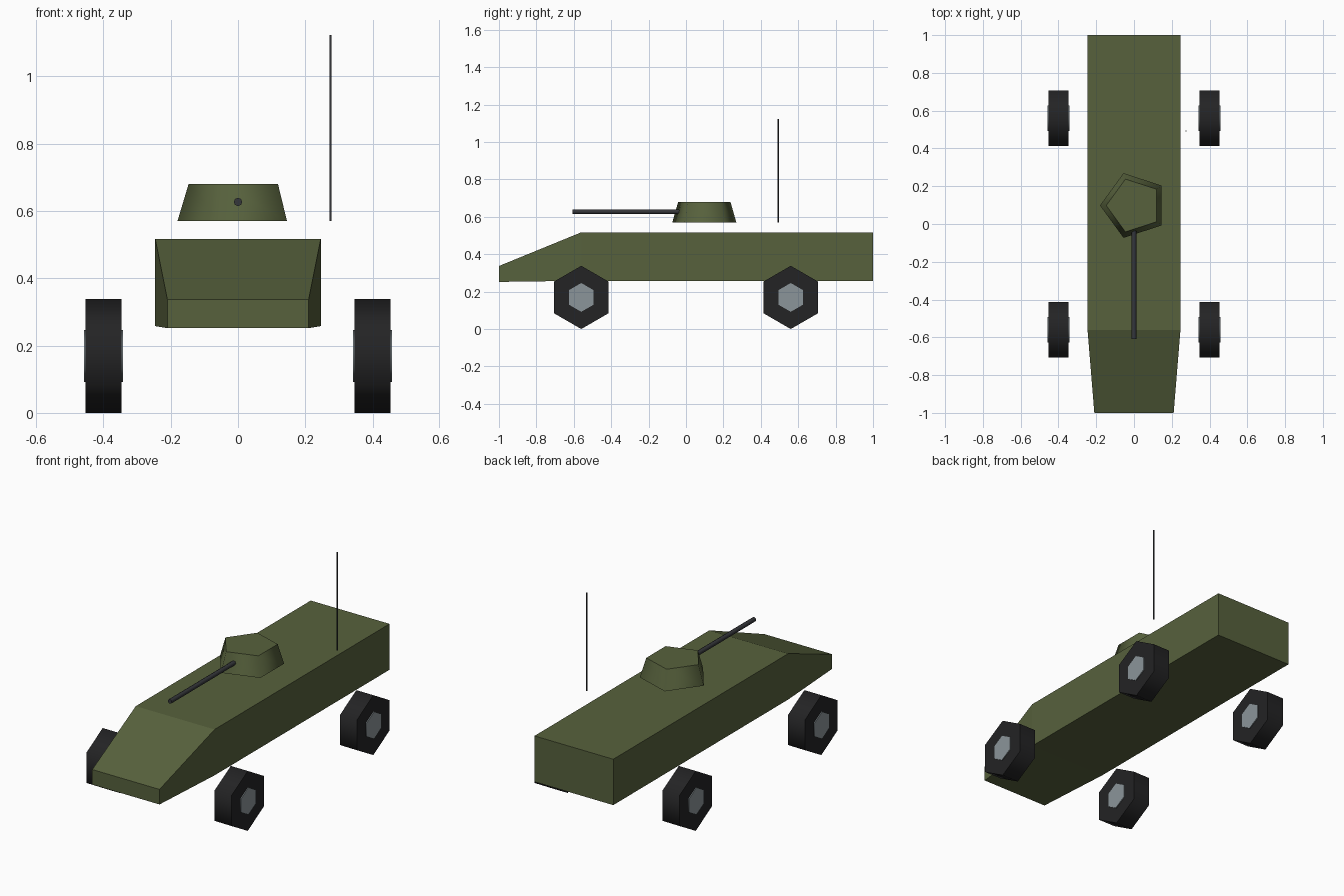
import bpy
import bmesh
from math import pi
from mathutils import Matrix, Vector

default = bpy.data.objects.get("Cube")
if default:
    bpy.data.objects.remove(default, do_unlink=True)


def material(name, rgb):
    mat = bpy.data.materials.new(name)
    mat.use_nodes = True
    mat.diffuse_color = (*rgb, 1)
    mat.node_tree.nodes["Principled BSDF"].inputs["Base Color"].default_value = (*rgb, 1)
    return mat


olive = material("olive paint", (0.095, 0.12, 0.046))
rubber = material("black rubber", (0.017, 0.017, 0.018))
steel = material("hub steel", (0.26, 0.30, 0.32))
gunmetal = material("gunmetal", (0.035, 0.037, 0.042))


def add_object(name, bm, mat):
    bmesh.ops.recalc_face_normals(bm, faces=bm.faces)
    mesh = bpy.data.meshes.new(name)
    bm.to_mesh(mesh)
    bm.free()
    mesh.materials.append(mat)
    obj = bpy.data.objects.new(name, mesh)
    bpy.context.collection.objects.link(obj)
    return obj


def prism(name, mat, sides, r_start, r_end, start, end, turn=0.0):
    """Tapered prism between two points, smooth around its side and flat on its caps."""
    start, end = Vector(start), Vector(end)
    axis = end - start
    place = (Matrix.Translation((start + end) / 2)
             @ axis.to_track_quat("Z", "Y").to_matrix().to_4x4()
             @ Matrix.Rotation(turn, 4, "Z"))
    bm = bmesh.new()
    bmesh.ops.create_cone(bm, cap_ends=True, segments=sides, radius1=r_start,
                          radius2=r_end, depth=axis.length, matrix=place)
    direction = axis.normalized()
    bm.normal_update()
    for face in bm.faces:
        face.smooth = abs(face.normal.dot(direction)) < 0.9
    return add_object(name, bm, mat)


# Hull: cross-sections (y, half width, bottom, top) from nose to tail
sections = [(-1, 0.21, 0.252, 0.337), (-0.56, 0.246, 0.258, 0.517), (1, 0.246, 0.258, 0.517)]
bm = bmesh.new()
rings = [[bm.verts.new((x, y, z)) for x, z in ((-w, lo), (w, lo), (w, hi), (-w, hi))]
         for y, w, lo, hi in sections]
for a, b in zip(rings, rings[1:]):
    for i in range(4):
        j = (i + 1) % 4
        bm.faces.new((a[i], a[j], b[j], b[i]))
bm.faces.new(rings[0])
bm.faces.new(rings[-1])
add_object("hull", bm, olive)

# Five-sided turret, one corner toward the left, and its gun
turret = prism("turret", olive, 5, 0.18, 0.147, (0, 0.098, 0.57), (0, 0.098, 0.68))
corner = max((v.co for v in turret.data.vertices), key=lambda p: p.x)
if abs(corner.y - 0.098) > 0.01:
    pivot = Matrix.Translation((0, 0.098, 0))
    turret.data.transform(pivot @ Matrix.Rotation(-pi / 2, 4, "Z") @ pivot.inverted())
prism("gun_barrel", gunmetal, 8, 0.0125, 0.0125, (0, 0, 0.627), (0, -0.608, 0.627))

# Whip antenna
prism("antenna", gunmetal, 6, 0.004, 0.004, (0.275, 0.492, 0.57), (0.275, 0.492, 1.123))

# Six-sided wheels with a corner upward and hubs showing on both faces
for side, x in (("left", 0.4), ("right", -0.4)):
    for end, y in (("front", -0.56), ("rear", 0.56)):
        for part, mat, radius, half in (("tyre", rubber, 0.169, 0.053),
                                        ("hub", steel, 0.077, 0.058)):
            prism(f"{end}_{side}_{part}", mat, 6, radius, radius,
                  (x - half, y, 0.169), (x + half, y, 0.169))
